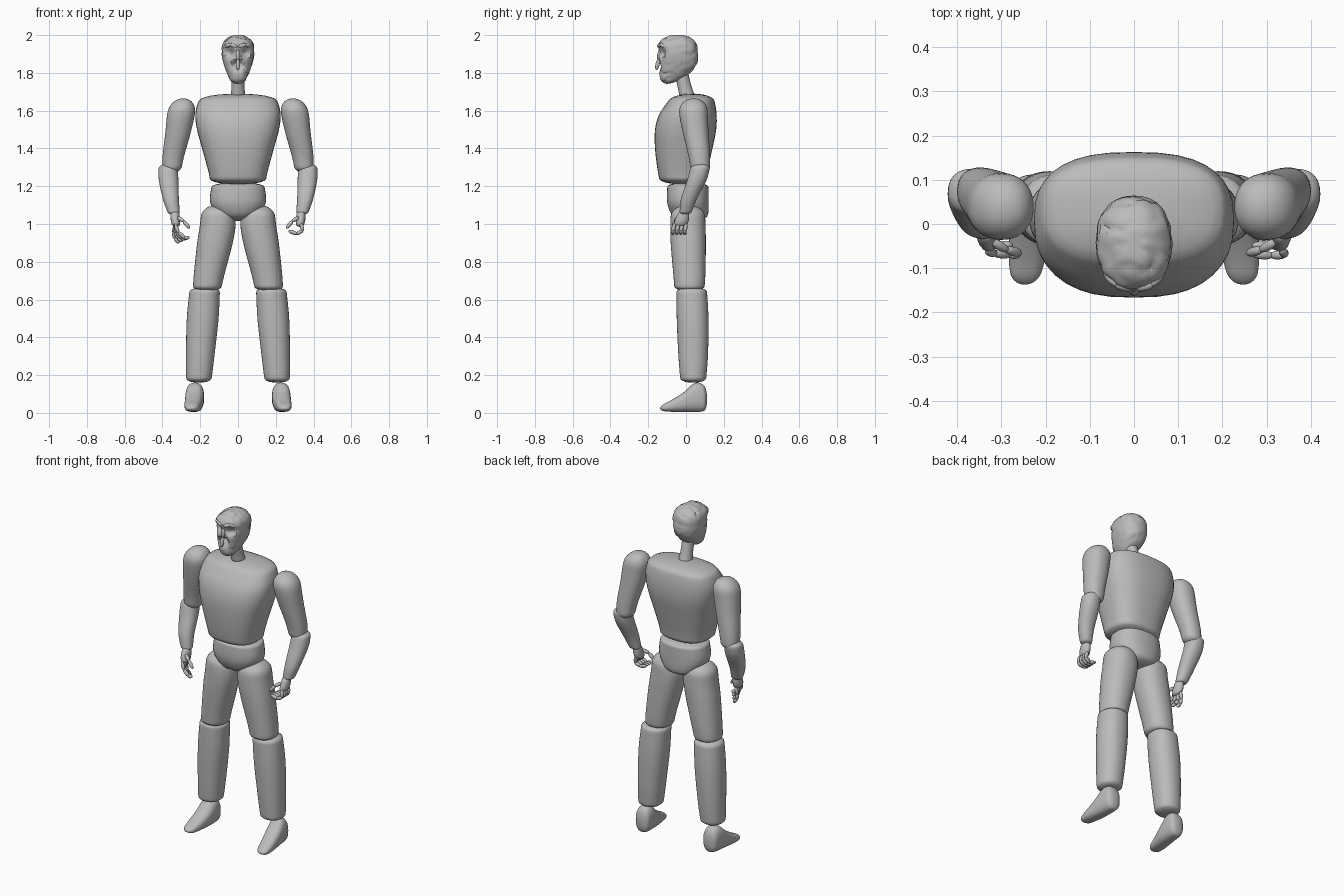
import bpy, bmesh, math
from mathutils import Vector, noise

cube = bpy.data.objects.get("Cube")
if cube:
    bpy.data.objects.remove(cube)

grey = bpy.data.materials.new("plain grey")
grey.use_nodes = True
grey.diffuse_color = (0.5, 0.5, 0.5, 1)
grey.node_tree.nodes["Principled BSDF"].inputs["Base Color"].default_value = (0.5, 0.5, 0.5, 1)


def finish(name, bm, angle=60):
    bmesh.ops.recalc_face_normals(bm, faces=bm.faces)
    mesh = bpy.data.meshes.new(name)
    bm.to_mesh(mesh)
    bm.free()
    mesh.materials.append(grey)
    obj = bpy.data.objects.new(name, mesh)
    bpy.context.collection.objects.link(obj)
    bpy.ops.object.select_all(action="DESELECT")
    obj.select_set(True)
    bpy.context.view_layer.objects.active = obj
    bpy.ops.object.shade_smooth_by_angle(angle=math.radians(angle))
    return obj


def smooth_mix(stations, h):
    """Catmull-Rom value of the stations at height h (first entry is the height)."""
    last = len(stations) - 1
    i = 0
    while i < last - 1 and h > stations[i + 1][0]:
        i += 1
    a, b = stations[i], stations[i + 1]
    before, after = stations[max(i - 1, 0)], stations[min(i + 2, last)]
    span = b[0] - a[0]
    t = (h - a[0]) / span
    out = []
    for k in range(1, len(a)):
        ma = (b[k] - before[k]) / (b[0] - before[0]) * span
        mb = (after[k] - a[k]) / (after[0] - a[0]) * span
        out.append((2*t**3 - 3*t**2 + 1) * a[k] + (t**3 - 2*t**2 + t) * ma
                   + (3*t**2 - 2*t**3) * b[k] + (t**3 - t**2) * mb)
    return out


def loft(stations, caps, side=1, power=2.0, along_y=False, rings=32, sides=36):
    """Stations are (height, centre u, centre v, radius u, radius v), ends rounded."""
    bm = bmesh.new()
    low, high = stations[0][0], stations[-1][0]
    grid = []
    for r in range(rings + 1):
        h = low + (high - low) * (0.5 - 0.5 * math.cos(math.pi * r / rings))
        u, v, ru, rv = smooth_mix(stations, h)
        fit = 1
        for dist, cap in ((h - low, caps[0]), (high - h, caps[1])):
            if dist < cap:
                fit *= max(1 - (1 - dist / cap) ** 2.2, 0.0004) ** (1 / 2.2)
        ring = []
        for s in range(sides):
            a = math.tau * s / sides
            c, n = math.cos(a), math.sin(a)
            pu = u + ru * fit * math.copysign(abs(c) ** (2 / power), c)
            pv = v + rv * fit * math.copysign(abs(n) ** (2 / power), n)
            ring.append(bm.verts.new((side * pu, h, pv) if along_y else (side * pu, pv, h)))
        grid.append(ring)
    for a, b in zip(grid, grid[1:]):
        for s in range(sides):
            n = (s + 1) % sides
            bm.faces.new((a[s], a[n], b[n], b[s]))
    bm.faces.new(grid[0])
    bm.faces.new(grid[-1])
    return bm


def knuckle_chain(bm, points, radius, side):
    """A finger made of tapered bone-like segments."""
    points = [Vector((side * x, y, z)) for x, y, z in points]
    for a, b in zip(points, points[1:]):
        made = bmesh.ops.create_uvsphere(bm, u_segments=10, v_segments=8, radius=1)["verts"]
        turn = (b - a).to_track_quat("Z", "Y")
        for v in made:
            v.co = (a + b) / 2 + turn @ Vector((v.co.x * radius, v.co.y * radius,
                                                v.co.z * ((b - a).length / 2 + radius * 0.5)))


# Torso and pelvis
finish("torso", loft([
    (1.21, 0, -0.015, 0.145, 0.118), (1.27, 0, -0.018, 0.155, 0.13),
    (1.4, 0, -0.012, 0.19, 0.152), (1.5, 0, -0.002, 0.217, 0.162),
    (1.58, 0, 0.01, 0.226, 0.152), (1.65, 0, 0.028, 0.208, 0.123),
    (1.69, 0, 0.035, 0.18, 0.1)], (0.03, 0.035), power=2.6))
finish("pelvis", loft([
    (1.015, 0, 0.03, 0.075, 0.075), (1.06, 0, 0.018, 0.12, 0.1),
    (1.12, 0, 0.01, 0.148, 0.11), (1.22, 0, 0.01, 0.137, 0.108)], (0.03, 0.025), power=2.3))

# Neck
finish("neck", loft([
    (1.67, 0, 0.008, 0.04, 0.042), (1.73, 0, -0.008, 0.034, 0.037),
    (1.82, 0, -0.03, 0.034, 0.037)], (0.01, 0.01), sides=20, rings=12))

# Head with a pitted, carved surface
bm = loft([
    (1.745, 0, -0.098, 0.032, 0.03), (1.79, 0, -0.068, 0.052, 0.072),
    (1.84, 0, -0.045, 0.07, 0.098), (1.9, 0, -0.04, 0.083, 0.1),
    (1.95, 0, -0.045, 0.081, 0.1), (2.0, 0, -0.045, 0.065, 0.085)],
    (0.025, 0.06), power=2.3, rings=40, sides=44)
hollows = [((x, -0.125, 1.912), 0.034, 0.025) for x in (-0.04, 0.04)]
hollows += [((0, -0.14, 1.835), 0.036, 0.035)]
middle = Vector((0, -0.045, 1.88))
for v in bm.verts:
    out = (v.co - middle).normalized()
    ridge = abs(noise.noise(v.co * 22 + Vector((3, 7, 1))))
    push = 0.004 - 0.028 * max(0, 0.3 - ridge) * (0.5 + noise.noise(v.co * 9))
    for spot, reach, depth in hollows:
        push -= depth * max(0, 1 - ((v.co - Vector(spot)).length / reach) ** 2)
    v.co += out * push
    v.co.z = min(v.co.z, 2.0)
finish("head", bm, 35)

# Brow and nose
bm = bmesh.new()
for s in (-1, 1):
    knuckle_chain(bm, [(0.008, -0.145, 1.94), (0.04, -0.137, 1.95), (0.064, -0.11, 1.94)], 0.011, s)
finish("brow", bm)
bm = bmesh.new()
knuckle_chain(bm, [(0, -0.138, 1.92), (0, -0.145, 1.87), (0, -0.156, 1.82)], 0.011, 1)
finish("nose", bm)

# Limb profiles, for the model's left side
limbs = {
    "upper_arm": ([(1.27, 0.352, 0.078, 0.048, 0.05), (1.36, 0.342, 0.07, 0.057, 0.057),
                   (1.48, 0.318, 0.052, 0.067, 0.068), (1.58, 0.302, 0.04, 0.073, 0.075),
                   (1.665, 0.29, 0.04, 0.068, 0.075)], (0.035, 0.075)),
    "forearm": ([(1.05, 0.338, -0.005, 0.031, 0.03), (1.13, 0.355, 0.015, 0.042, 0.042),
                 (1.24, 0.368, 0.06, 0.052, 0.052), (1.32, 0.37, 0.08, 0.05, 0.05)], (0.015, 0.03)),
    "thigh": ([(0.645, 0.165, 0.018, 0.074, 0.078), (0.72, 0.155, 0.018, 0.08, 0.084),
               (0.9, 0.122, 0.012, 0.094, 0.093), (1.0, 0.107, 0.01, 0.094, 0.093),
               (1.1, 0.11, 0.01, 0.082, 0.088)], (0.025, 0.065)),
    "shin": ([(0.16, 0.208, 0.038, 0.066, 0.067), (0.3, 0.2, 0.038, 0.075, 0.078),
              (0.5, 0.187, 0.035, 0.084, 0.084), (0.665, 0.175, 0.03, 0.08, 0.08)], (0.025, 0.025)),
}
for side, label in ((1, "left"), (-1, "right")):
    for part, (stations, caps) in limbs.items():
        finish(f"{label}_{part}", loft(stations, caps, side, 2.2))

    # Wedge foot: low toe rising to the ankle
    finish(f"{label}_foot", loft([
        (-0.137, 0.247, 0.024, 0.03, 0.014), (-0.08, 0.242, 0.036, 0.041, 0.03),
        (-0.01, 0.233, 0.058, 0.048, 0.053), (0.04, 0.229, 0.08, 0.049, 0.075),
        (0.075, 0.227, 0.082, 0.047, 0.076), (0.112, 0.225, 0.073, 0.04, 0.06)],
        (0.03, 0.02), side, 2.5, True))

    # Palm
    finish(f"{label}_palm", loft([
        (0.985, 0.327, -0.032, 0.02, 0.032), (1.02, 0.332, -0.022, 0.024, 0.037),
        (1.07, 0.334, -0.01, 0.022, 0.026)], (0.015, 0.015), side, sides=16, rings=12))

    # Fingers: curled on the left, relaxed on the right
    bm = bmesh.new()
    for i in range(4):
        y = 0.002 - 0.021 * i
        if side > 0:
            path = [(0.335, y, 1.0), (0.342, y - 0.008, 0.965), (0.312, y - 0.01, 0.948),
                    (0.272, y - 0.008, 0.962)]
        else:
            bend = 0.018 * i
            path = [(0.332, y, 0.995), (0.342 - bend / 2, y - 0.006, 0.955),
                    (0.335 - bend, y - 0.008, 0.925), (0.315 - bend, y - 0.008, 0.902 + bend / 2)]
        knuckle_chain(bm, path, 0.0105, side)
    finish(f"{label}_fingers", bm)
    bm = bmesh.new()
    knuckle_chain(bm, [(0.32, -0.04, 1.035), (0.288, -0.058, 1.015), (0.258, -0.066, 0.98)], 0.011, side)
    finish(f"{label}_thumb", bm)
